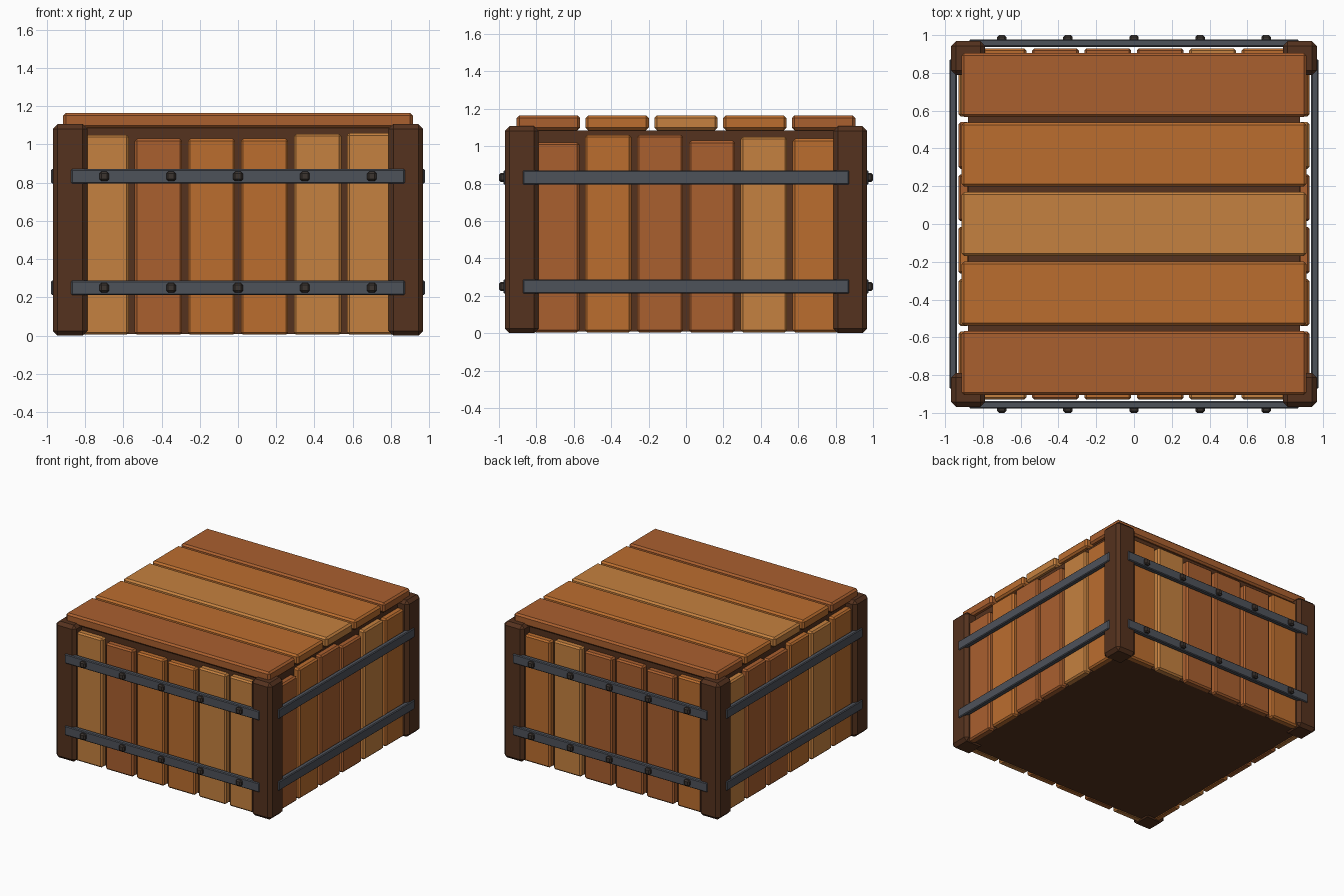
import bpy
from math import pi
from mathutils import Matrix, Vector

if "Cube" in bpy.data.objects:
    bpy.data.objects.remove(bpy.data.objects["Cube"])


def material(name, rgb):
    m = bpy.data.materials.new(name)
    m.diffuse_color = (*rgb, 1)
    m.use_nodes = True
    m.node_tree.nodes["Principled BSDF"].inputs["Base Color"].default_value = m.diffuse_color
    return m


MATS = {
    "light": material("light_wood", (0.56, 0.22, 0.05)),
    "mid": material("mid_wood", (0.50, 0.155, 0.028)),
    "red": material("red_wood", (0.40, 0.115, 0.028)),
    "dark": material("dark_wood", (0.09, 0.032, 0.013)),
    "iron": material("iron", (0.076, 0.084, 0.102)),
    "bolt": material("bolt_iron", (0.045, 0.035, 0.03)),
}


def box(name, lo, hi, mat, bevel=0.0, turn=0):
    """Chamfered box between two corners, turned about z by quarter turns."""
    lo, hi = Vector(lo), Vector(hi)
    bpy.ops.mesh.primitive_cube_add(size=1)
    ob = bpy.context.object
    ob.name = name
    ob.data.transform(Matrix.Translation((lo + hi) / 2) @ Matrix.Diagonal((*(hi - lo), 1)))
    ob.rotation_euler.z = turn * pi / 2
    ob.data.materials.append(MATS[mat])
    if bevel:
        mod = ob.modifiers.new("chamfer", "BEVEL")
        mod.width = bevel
        mod.segments = 1
    return ob


# dark inner body
box("inner_body", (-0.88, -0.88, 0.01), (0.88, 0.88, 1.085), "dark")

# wall planks: colour and top height, left to right as seen from outside
WALLS = {
    "front": [("light", 1.05), ("red", 1.03), ("mid", 1.03),
              ("mid", 1.03), ("light", 1.055), ("light", 1.06)],
    "right": [("red", 1.02), ("mid", 1.06), ("red", 1.06),
              ("red", 1.03), ("light", 1.05), ("mid", 1.04)],
    "back": [("mid", 1.03), ("light", 1.05), ("red", 1.04),
             ("red", 1.05), ("red", 1.04), ("mid", 1.06)],
    "left": [("light", 1.04), ("red", 1.05), ("red", 1.03),
             ("mid", 1.05), ("light", 1.04), ("mid", 1.05)],
}
BAND_Z = (0.25, 0.833)

for turn, (side, planks) in enumerate(WALLS.items()):
    for i, (mat, top) in enumerate(planks):
        x = (i - 2.5) * 0.2775
        box(f"{side}_plank_{i + 1}", (x - 0.124, -0.93, 0.005), (x + 0.124, -0.87, top),
            mat, 0.012, turn)

    # corner post at the left end of this wall
    box(f"{side}_corner_post", (-0.968, -0.968, 0), (-0.788, -0.788, 1.107), "dark", 0.025, turn)

    # iron bands, bolted on the front and back only
    for level, z in zip(("lower", "upper"), BAND_Z):
        box(f"{side}_{level}_band", (-0.872, -0.977, z - 0.038), (0.872, -0.938, z + 0.038),
            "iron", 0.006, turn)
        if side in ("front", "back"):
            for i in range(5):
                x = (i - 2) * 0.35
                box(f"{side}_{level}_bolt_{i + 1}", (x - 0.025, -1.0, z - 0.025),
                    (x + 0.025, -0.955, z + 0.025), "bolt", 0.01, turn)

# lid planks
for i, mat in enumerate(("red", "mid", "light", "mid", "red")):
    y = (i - 2) * 0.368
    box(f"lid_plank_{i + 1}", (-0.914, y - 0.169, 1.085), (0.914, y + 0.169, 1.165), mat, 0.014)
